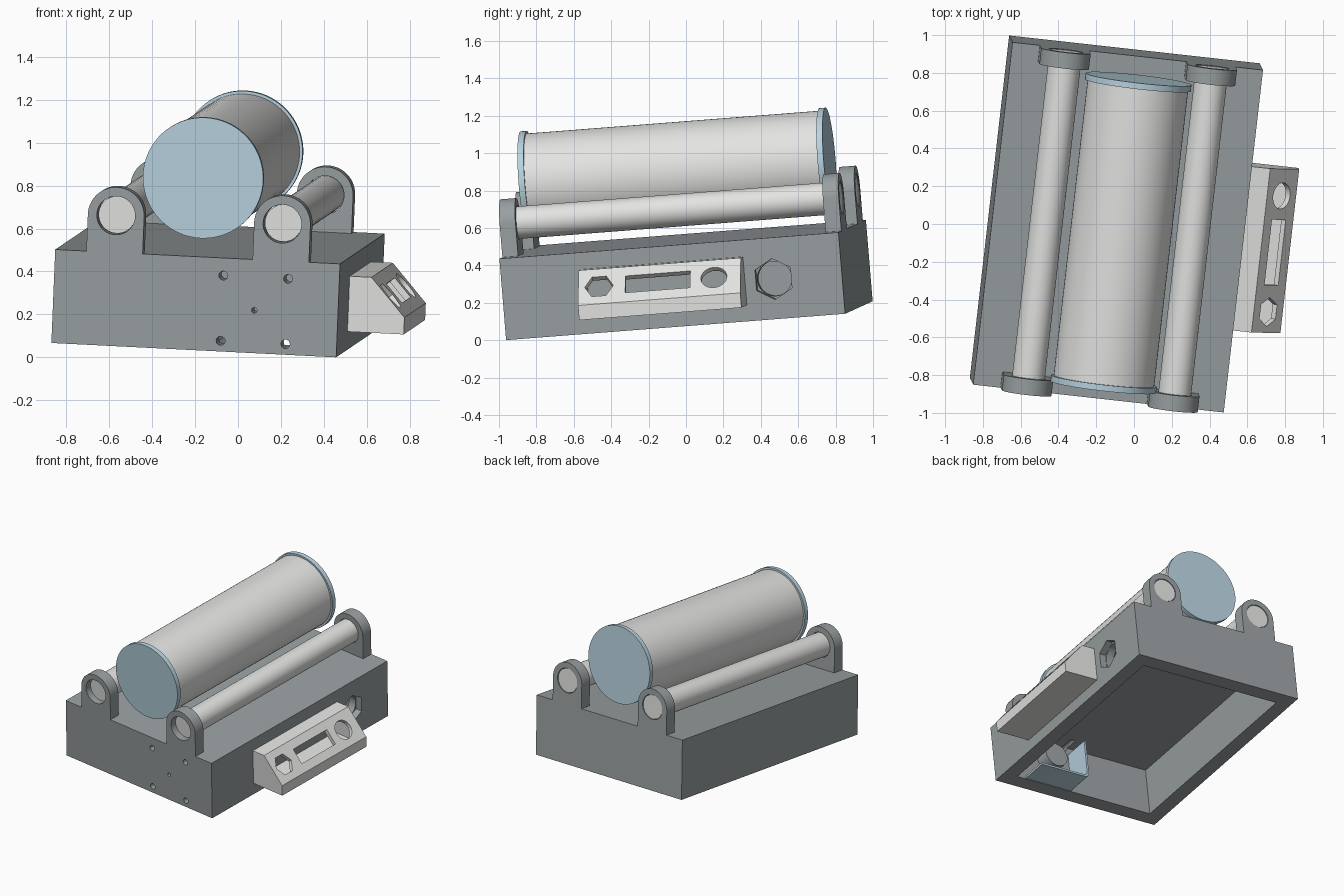
import bpy, bmesh, math
from mathutils import Matrix, Vector

if "Cube" in bpy.data.objects:
    bpy.data.objects.remove(bpy.data.objects["Cube"])


def material(name, rgb):
    m = bpy.data.materials.new(name)
    m.use_nodes = True
    m.diffuse_color = (*rgb, 1)
    m.node_tree.nodes["Principled BSDF"].inputs["Base Color"].default_value = (*rgb, 1)
    return m


GREY = material("housing grey", (0.32, 0.35, 0.36))
LIGHT = material("light grey", (0.77, 0.77, 0.76))
BLUE = material("pale blue", (0.48, 0.65, 0.74))


def frame(origin, u, v):
    """Placement whose profile lies in u, v and extrudes along u x v."""
    u, v = Vector(u).normalized(), Vector(v).normalized()
    m = Matrix((u, v, u.cross(v))).transposed().to_4x4()
    m.translation = origin
    return m


# The whole machine sits on a tilted base frame
axis_x = Vector((0.992, -0.11, -0.05)).normalized()
axis_y = Vector((0.1125, 0.9907, 0.077))
axis_y = (axis_y - axis_x * axis_y.dot(axis_x)).normalized()
TILT = frame((-0.102, 0.018, 0.104), axis_x, axis_y)


def prism(name, pts, w0, w1, place, mat):
    bm = bmesh.new()
    base = bm.faces.new([bm.verts.new((u, v, w0)) for u, v in pts])
    ext = bmesh.ops.extrude_face_region(bm, geom=[base])
    top = [g for g in ext["geom"] if isinstance(g, bmesh.types.BMVert)]
    bmesh.ops.translate(bm, verts=top, vec=(0, 0, w1 - w0))
    bmesh.ops.recalc_face_normals(bm, faces=bm.faces)
    bm.transform(place)
    me = bpy.data.meshes.new(name)
    bm.to_mesh(me)
    bm.free()
    me.materials.append(mat)
    ob = bpy.data.objects.new(name, me)
    ob.matrix_world = TILT
    bpy.context.collection.objects.link(ob)
    return ob


def arc(r, n, start=0.0, sweep=2 * math.pi, closed=True):
    steps = n if closed else n + 1
    return [(r * math.cos(start + sweep * i / n), r * math.sin(start + sweep * i / n))
            for i in range(steps)]


def rect(w, h):
    return [(-w / 2, -h / 2), (w / 2, -h / 2), (w / 2, h / 2), (-w / 2, h / 2)]


def facing_front(x, z):
    return frame((x, 0, z), (1, 0, 0), (0, 0, 1))   # extrudes towards -y


def combine(ob, tools, operation):
    for t in tools:
        mod = ob.modifiers.new("bool", "BOOLEAN")
        mod.operation, mod.object, mod.solver = operation, t, "EXACT"
        bpy.context.view_layer.update()
        dg = bpy.context.evaluated_depsgraph_get()
        me = bpy.data.meshes.new_from_object(ob.evaluated_get(dg))
        ob.modifiers.clear()
        ob.data = me
        bpy.data.objects.remove(t)


W, L, H = 1.336, 1.83, 0.437
WALL, CEIL = 0.11, 0.36
ROLL_X, ROLL_Z = 0.39, 0.61

# Housing with four rounded bearing brackets
housing = prism("housing", rect(W, L), 0, H, Matrix(), GREY)
R, THICK = 0.132, 0.085
ear = arc(R, 32, 0, math.pi, False) + [(-R, -0.21), (R, -0.21)]
ears = [prism("ear", ear, w, w + THICK, facing_front(x, ROLL_Z), GREY)
        for x in (-ROLL_X, ROLL_X) for w in (-L / 2, L / 2 - THICK)]
combine(housing, ears, "UNION")

# Open underside, bearing bores, motor screw holes and the socket in the side
MX, MZ = 0.276, 0.2
cuts = [prism("cut", rect(W - 2 * WALL, L - 2 * WALL), -0.1, CEIL, Matrix(), GREY)]
cuts += [prism("cut", arc(0.09, 40), -1.1, 1.1, facing_front(x, ROLL_Z), GREY)
         for x in (-ROLL_X, ROLL_X)]
cuts += [prism("cut", arc(0.021, 16), 0.7, 1.1, facing_front(MX + dx, MZ + dz), GREY)
         for dx in (-0.152, 0.152) for dz in (-0.15, 0.155)]
cuts.append(prism("cut", arc(0.013, 16), 0.7, 1.1, facing_front(MX, MZ), GREY))
side = frame((W / 2, 0.546, 0.215), (0, 1, 0), (0, 0, 1))
cuts.append(prism("cut", arc(0.11, 6, math.pi / 2), -0.05, 0.1, side, GREY))
cuts.append(prism("cut", arc(0.093, 40), -0.2, 0.1, side, GREY))
combine(housing, cuts, "DIFFERENCE")

# Rollers, set back a little inside the front bores
for label, x in (("right", ROLL_X), ("left", -ROLL_X)):
    prism(label + "_roller", arc(0.087, 40), -0.911, 0.87, facing_front(x, ROLL_Z), LIGHT)

# Drum with an end cap at each end
drum = facing_front(0, 0.798)
prism("drum", arc(0.268, 72), -0.80, 0.80, drum, LIGHT)
prism("front_cap", arc(0.282, 72), 0.79, 0.823, drum, BLUE)
prism("back_cap", arc(0.282, 72), -0.823, -0.79, drum, BLUE)

# Control panel: a thin hollow shell, open towards the housing
BACK, BOTTOM, SHELL = 0.66, 0.087, 0.03
low, high = Vector((0.932, 0, 0.166)), Vector((0.77, 0, 0.346))
profile = [(BACK, BOTTOM), (low.x, BOTTOM), (low.x, low.z), (high.x, high.z), (BACK, high.z)]
hollow = [(BACK - 0.1, BOTTOM + SHELL), (low.x - SHELL, BOTTOM + SHELL),
          (low.x - SHELL, low.z - SHELL / 2.5), (high.x - SHELL / 2.2, high.z - SHELL),
          (BACK - 0.1, high.z - SHELL)]
panel = prism("control_panel", profile, -0.392, 0.484, facing_front(0, 0), LIGHT)
mid = (low + high) / 2


def on_slope(y):
    return frame((mid.x, y, mid.z), (0, 1, 0), high - low)


# Hex, slot and round openings in the sloped face
openings = [
    prism("cut", hollow, -0.392 + SHELL, 0.484 - SHELL, facing_front(0, 0), LIGHT),
    prism("cut", arc(0.077, 6), -0.06, 0.1, on_slope(-0.372), LIGHT),
    prism("cut", rect(0.35, 0.115), -0.06, 0.1, on_slope(-0.055), LIGHT),
    prism("cut", arc(0.07, 32), -0.06, 0.1, on_slope(0.248), LIGHT),
]
combine(panel, openings, "DIFFERENCE")

# Motor cradle and motor boss inside the housing
cradle = [(-0.19, 0.30), (-0.19, 0.03), (-0.18, 0.01), (-0.16, 0.0), (0.21, 0.0),
          (0.21, 0.015), (-0.155, 0.015), (-0.175, 0.035), (-0.175, 0.30)]
prism("motor_cradle", cradle, 0.60, 0.805, facing_front(MX, 0.005), BLUE)
prism("motor_boss", arc(0.09, 32), 0.70, 0.81, facing_front(MX, MZ), GREY)

# Smooth the round surfaces, keep edges sharp
for ob in bpy.context.collection.objects:
    if ob.type == "MESH" and ob.data.materials and ob.data.materials[0] in (GREY, LIGHT, BLUE):
        ob.data.polygons.foreach_set("use_smooth", [True] * len(ob.data.polygons))
        ob.data.set_sharp_from_angle(angle=math.radians(30))
